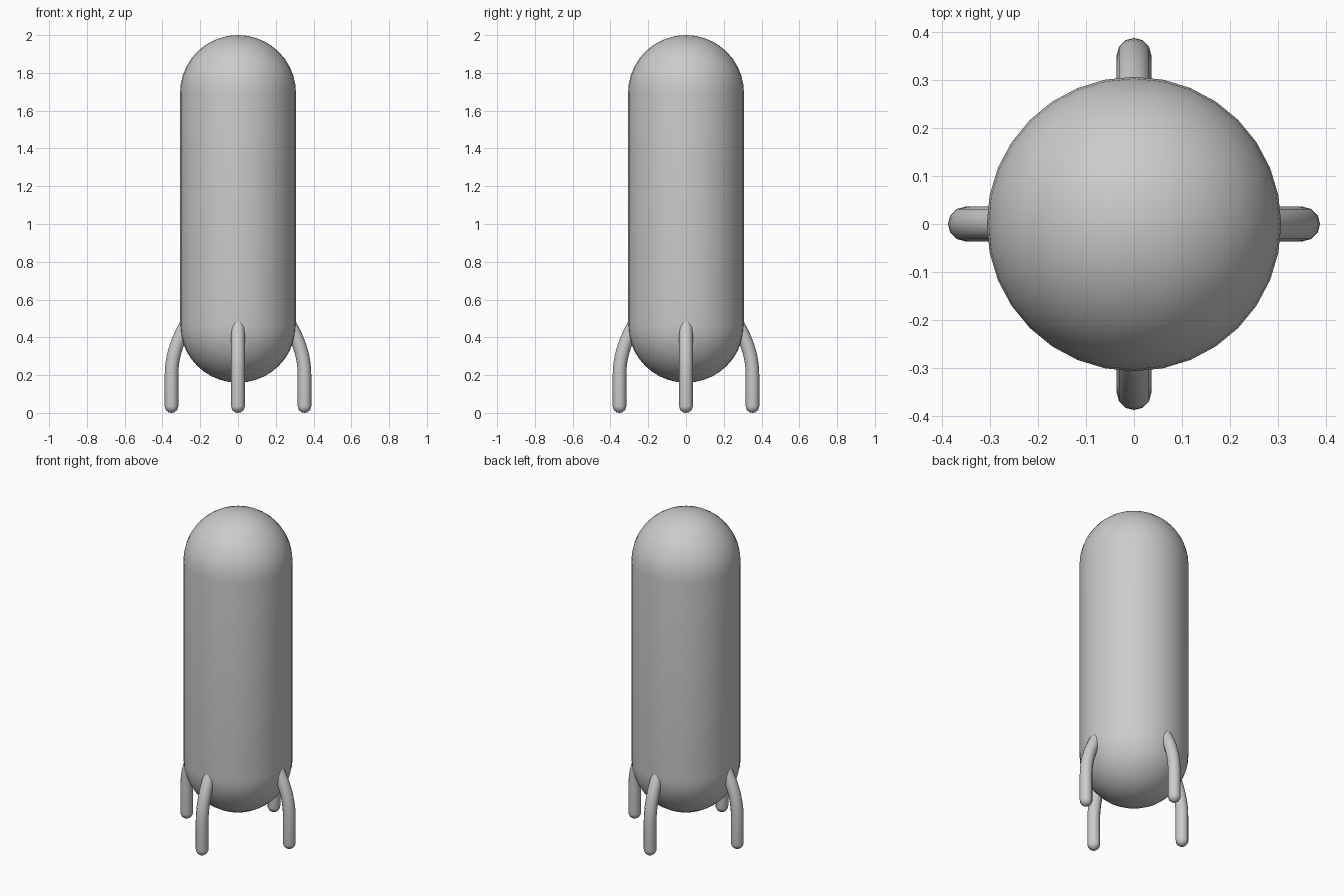
import bpy, bmesh
from math import sin, cos, pi, radians
from mathutils import Vector

if "Cube" in bpy.data.objects:
    bpy.data.objects.remove(bpy.data.objects["Cube"])


def skin_rings(name, rings, start, end):
    """Skin equal-sized rings of points and close both ends with a tip point."""
    bm = bmesh.new()
    loops = [[bm.verts.new(p) for p in ring] for ring in rings]
    n = len(loops[0])
    for a, b in zip(loops, loops[1:]):
        for i in range(n):
            j = (i + 1) % n
            bm.faces.new((a[i], a[j], b[j], b[i]))
    for loop, tip in ((loops[0], start), (loops[-1], end)):
        t = bm.verts.new(tip)
        for i in range(n):
            bm.faces.new((loop[i], loop[(i + 1) % n], t))
    bmesh.ops.recalc_face_normals(bm, faces=bm.faces)
    mesh = bpy.data.meshes.new(name)
    bm.to_mesh(mesh)
    bm.free()
    mesh.shade_smooth()
    obj = bpy.data.objects.new(name, mesh)
    bpy.context.collection.objects.link(obj)
    return obj


# Capsule body: two hemispheres joined by a straight wall
R, LOW, HIGH, SEG, STEPS = 0.307, 0.467, 1.693, 32, 10
profile = [(R * sin(a), LOW - R * cos(a))
           for a in (pi / 2 * i / STEPS for i in range(1, STEPS + 1))]
profile += [(R * cos(a), HIGH + R * sin(a))
            for a in (pi / 2 * i / STEPS for i in range(STEPS))]
skin_rings("body",
           [[(r * cos(2 * pi * k / SEG), r * sin(2 * pi * k / SEG), z)
             for k in range(SEG)] for r, z in profile],
           (0, 0, LOW - R), (0, 0, HIGH + R))

# Bent legs: rounded foot, straight shin, then a curve into the body
T, X, BEND, TOP = 0.036, 0.352, 0.20, 0.51
foot = [(T - T * cos(a), T * sin(a)) for a in (radians(d) for d in (25, 50, 75, 90))]
path = foot + [(BEND + (TOP - BEND) * i / 10, T) for i in range(11)]


def leg_ring(z, r):
    d = max(z - BEND, 0)
    centre = Vector((X - 1.1 * d * d, 0, z))
    normal = Vector((1, 0, 2.2 * d)).normalized()
    return [centre + r * (normal * cos(pi * k / 6) + Vector((0, sin(pi * k / 6), 0)))
            for k in range(12)]


for i, side in enumerate(("right", "back", "left", "front")):
    leg = skin_rings(side + "_leg", [leg_ring(z, r) for z, r in path],
                     (X, 0, 0), (X - 1.1 * (TOP - BEND) ** 2, 0, TOP))
    leg.rotation_euler.z = i * pi / 2
